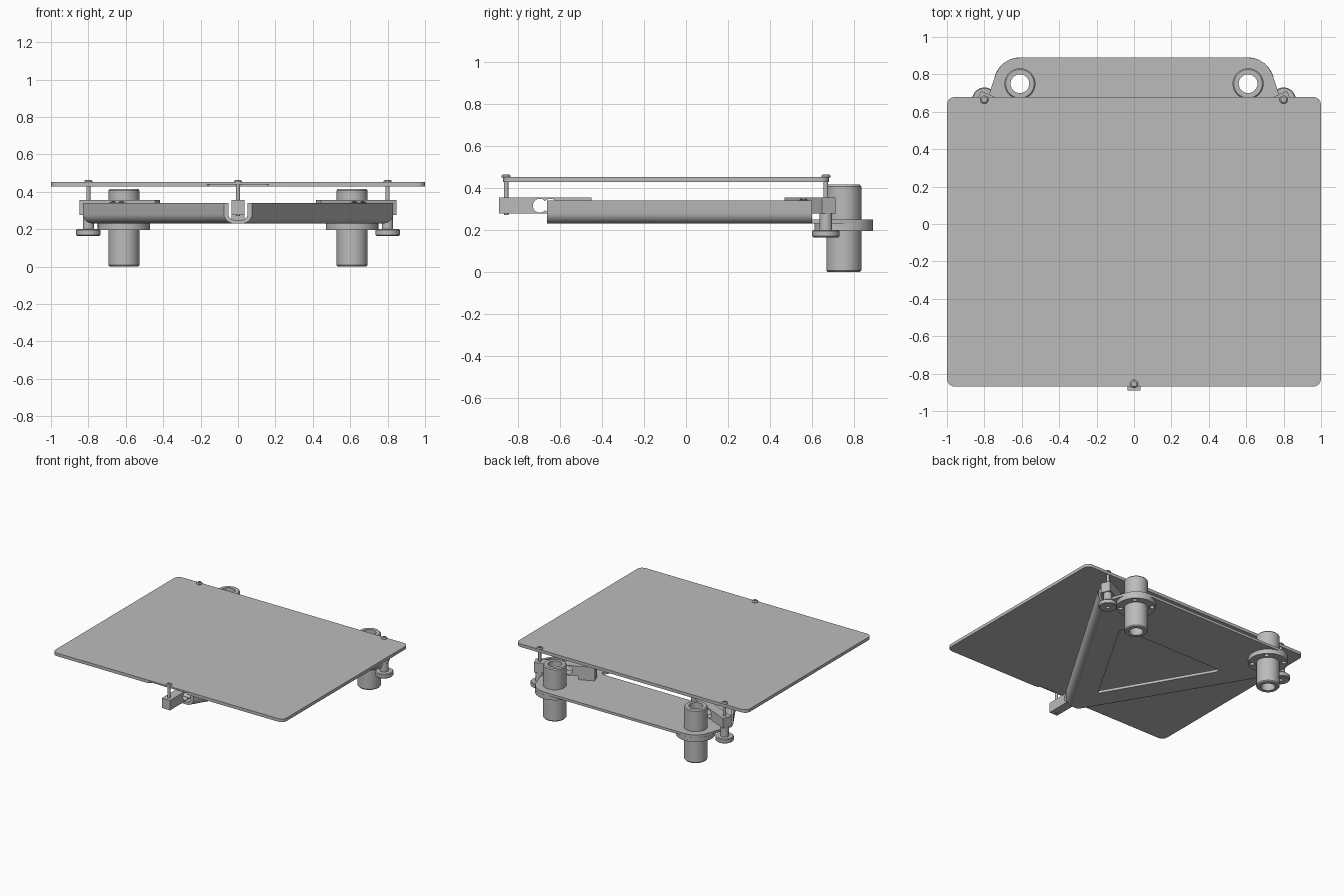
import bpy, bmesh, math
from mathutils import Vector, Matrix

cube = bpy.data.objects.get("Cube")
if cube:
    bpy.data.objects.remove(cube)

grey = bpy.data.materials.new("machined_grey")
GREY = (0.5, 0.5, 0.5, 1)
grey.use_nodes = True
grey.diffuse_color = GREY
grey.node_tree.nodes["Principled BSDF"].inputs["Base Color"].default_value = GREY


def finish(name, bm, matrix=Matrix()):
    """Clean the mesh, place it and shade it."""
    bmesh.ops.remove_doubles(bm, verts=bm.verts, dist=0.0002)
    bmesh.ops.recalc_face_normals(bm, faces=bm.faces)
    bm.transform(matrix)
    mesh = bpy.data.meshes.new(name)
    bm.to_mesh(mesh)
    bm.free()
    mesh.materials.append(grey)
    ob = bpy.data.objects.new(name, mesh)
    bpy.context.collection.objects.link(ob)
    bpy.ops.object.select_all(action='DESELECT')
    ob.select_set(True)
    bpy.context.view_layer.objects.active = ob
    bpy.ops.object.shade_smooth_by_angle(angle=math.radians(35))
    return ob


def slab(name, loops, z0, z1, matrix=Matrix()):
    """Flat plate from an outline and any holes."""
    curve = bpy.data.curves.new(name, 'CURVE')
    curve.dimensions = '2D'
    curve.fill_mode = 'BOTH'
    curve.extrude = (z1 - z0) / 2
    for loop in loops:
        sp = curve.splines.new('POLY')
        sp.points.add(len(loop) - 1)
        for p, (x, y) in zip(sp.points, loop):
            p.co = (x, y, 0, 1)
        sp.use_cyclic_u = True
    tmp = bpy.data.objects.new(name, curve)
    bpy.context.collection.objects.link(tmp)
    bpy.context.view_layer.update()
    bm = bmesh.new()
    bm.from_mesh(tmp.to_mesh())
    tmp.to_mesh_clear()
    bpy.data.objects.remove(tmp)
    bpy.data.curves.remove(curve)
    return finish(name, bm, matrix @ Matrix.Translation((0, 0, (z0 + z1) / 2)))


def lathe(name, profile, at, n=40):
    """Turned part from a closed (radius, z) profile."""
    bm = bmesh.new()
    rings = []
    for i in range(n):
        a = math.tau * i / n
        rings.append([bm.verts.new((r * math.cos(a), r * math.sin(a), z)) for r, z in profile])
    m = len(profile)
    for i in range(n):
        for j in range(m):
            a, b = rings[i], rings[(i + 1) % n]
            k = (j + 1) % m
            if profile[j][0] or profile[k][0]:
                bm.faces.new((a[j], b[j], b[k], a[k]))
    bmesh.ops.dissolve_degenerate(bm, edges=bm.edges, dist=0.0001)
    return finish(name, bm, Matrix.Translation((*at, 0)))


def arc(cx, cy, r, a0, a1, n):
    return [(cx + r * math.cos(a0 + (a1 - a0) * i / n),
             cy + r * math.sin(a0 + (a1 - a0) * i / n)) for i in range(n + 1)]


def circle(cx, cy, r, n=40):
    return arc(cx, cy, r, 0, math.tau, n)[:-1]


def rounded(corners, n=8):
    """Polygon whose corners (x, y, tangent length) are rounded."""
    out = []
    for i, (x, y, t) in enumerate(corners):
        p = Vector((x, y))
        if t == 0:
            out.append((x, y))
            continue
        a = p + (Vector(corners[i - 1][:2]) - p).normalized() * t
        b = p + (Vector(corners[(i + 1) % len(corners)][:2]) - p).normalized() * t
        for k in range(n + 1):
            s = k / n
            out.append(tuple(a * (1 - s) ** 2 + p * 2 * s * (1 - s) + b * s * s))
    return out


def mirrored(half):
    return half + [(-x, *rest) for x, *rest in reversed(half)]


# Bed: top sheet and lower layer with a shallow recess at the front
FRONT, BACK = -0.87, 0.68
slab("bed_top_sheet", [rounded(mirrored([(1, FRONT, .05), (1, BACK, .05)]))], .44, .452)
slab("bed_lower_layer", [rounded(mirrored(
    [(.15, FRONT + .02, .01), (.17, FRONT, .01), (1, FRONT, .05), (1, BACK, .05)]))], .428, .44)

# Carriage: flat base with triangular opening and bearing holes
Y0, Y1, W0, W1 = -0.66, 0.60, 0.075, 0.83
BEND = 0.05
slant = math.hypot(W1 - W0, Y1 - Y0) / (Y1 - Y0)
BX, BY = 0.61, 0.75
base = rounded(mirrored([(W0 - BEND * slant, Y0, 0), (W1 - BEND * slant, Y1, 0),
                         (.78, .68, 0), (.71, .89, .11)]))
opening = rounded(mirrored([(.47, .41, .06), (.005, -.39, .004)])[:2]
                  + [(-.005, -.39, .004), (-.47, .41, .06)])
slab("carriage_base", [base, opening, circle(BX, BY, .08), circle(-BX, BY, .08)], .23, .25)

# Folded-up side lips
outer = [(0, .34)] + arc(BEND, .28, BEND, math.pi, 1.5 * math.pi, 8)
inner = arc(BEND, .28, .03, 1.5 * math.pi, math.pi, 8) + [(.02, .34)]
section = outer + inner
for side, word in ((1, "left"), (-1, "right")):
    bm = bmesh.new()
    ends = [[bm.verts.new((side * (w - d * slant), y, z)) for d, z in section]
            for w, y in ((W0, Y0), (W1, Y1))]
    n = len(section)
    for j in range(n):
        k = (j + 1) % n
        bm.faces.new((ends[0][j], ends[0][k], ends[1][k], ends[1][j]))
    for end in ends:
        for j in range(n // 2 - 1):
            bm.faces.new((end[j], end[j + 1], end[n - 2 - j], end[n - 1 - j]))
    finish("carriage_lip_" + word, bm)

# Linear bearings with bolted round flanges
for side, word in ((1, "left"), (-1, "right")):
    x = side * BX
    lathe("bearing_" + word, [(.05, 0), (.076, 0), (.083, .008), (.083, .407),
                              (.076, .415), (.05, .415)], (x, BY), 48)
    bolts = [circle(x + .112 * math.cos(a), BY + .112 * math.sin(a), .017, 16)
             for a in (math.pi / 4 + i * math.pi / 2 for i in range(4))]
    slab("bearing_flange_" + word,
         [circle(x, BY, .14, 48), circle(x, BY, .08)] + bolts, .195, .23)

# Flexing support arms with a double-lobed hole, and their bed screws
ARM, HALF, TILT = 0.44, 0.035, math.radians(24)
lobe = math.acos(.025 / .033)
hole = (arc(.195, .315, .033, lobe, math.tau - lobe, 20)
        + arc(.245, .315, .033, math.pi + lobe, 3 * math.pi - lobe, 20)[1:-1])
bar = [(0, .277), (ARM, .277), (ARM, .355), (0, .355)]
stand_up = Matrix.Rotation(math.pi / 2, 4, 'X')
supports = (("front", 0, -.855, math.pi / 2),
            ("back_left", .8, .665, math.pi + TILT),
            ("back_right", -.8, .665, -TILT))
for word, x, y, heading in supports:
    place = (Matrix.Translation((x, y, 0)) @ Matrix.Rotation(heading, 4, 'Z')
             @ Matrix.Translation((-HALF, 0, 0)))
    slab("support_arm_" + word, [bar, hole], -HALF, HALF, place @ stand_up)
    slab("arm_spacer_" + word, [[(.32, -HALF), (ARM, -HALF), (ARM, HALF), (.32, HALF)]],
         .25, .277, place)
    lathe("bed_screw_" + word, [(0, .27), (.011, .27), (.011, .45), (.022, .45),
                                (.022, .457), (.015, .464), (.009, .464), (.009, .456),
                                (0, .456)], (x, y), 24)
    if word != "front":
        lathe("levelling_knob_" + word,
              [(.014, .165), (.06, .165), (.065, .17), (.065, .195), (.06, .2),
               (.03, .2), (.03, .277), (.014, .277)], (x, y))
